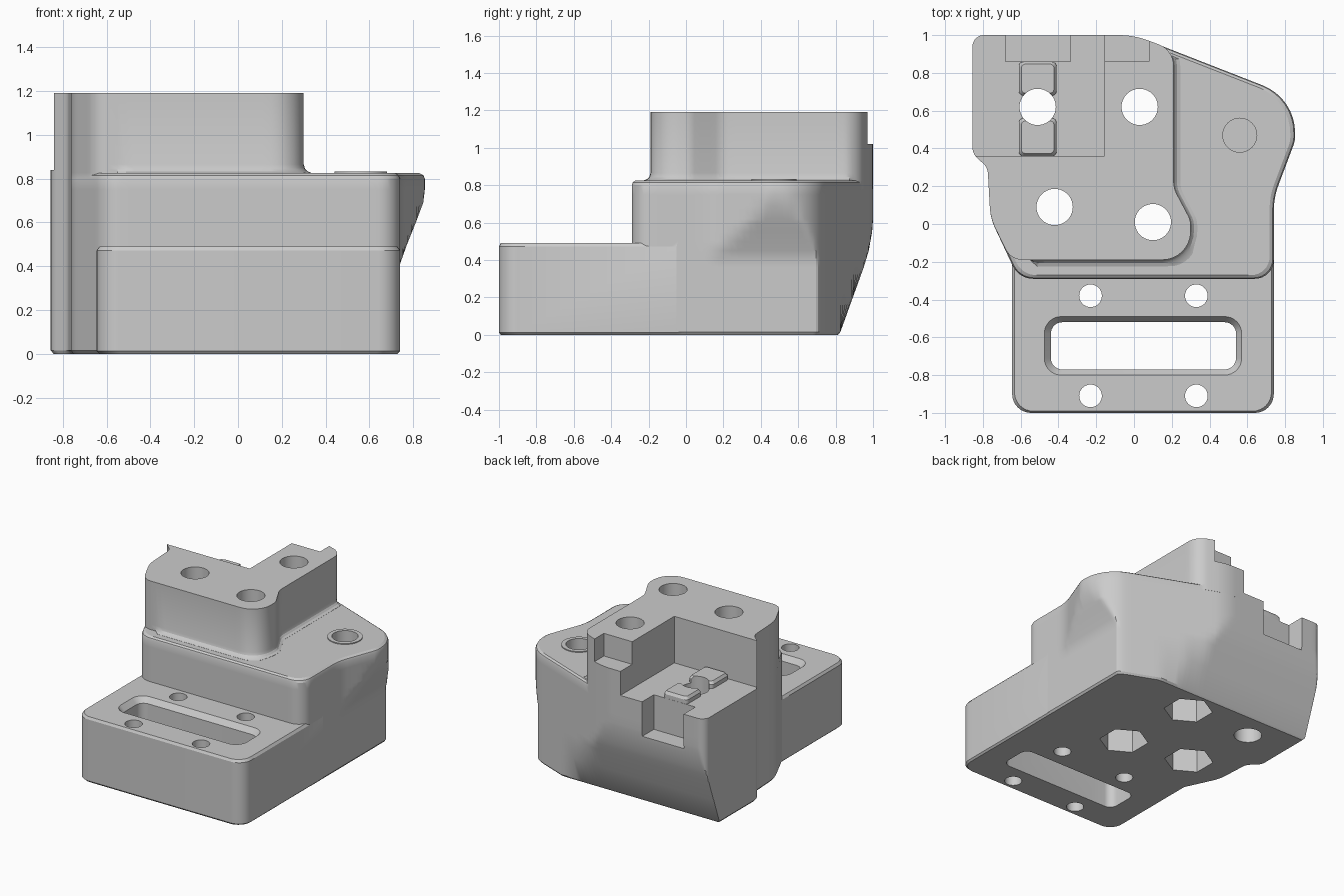
import bpy, bmesh, math
from mathutils import Vector

cube = bpy.data.objects.get("Cube")
if cube:
    bpy.data.objects.remove(cube, do_unlink=True)

grey = bpy.data.materials.new("plain_grey")
grey.use_nodes = True
grey.diffuse_color = (0.6, 0.6, 0.6, 1)
grey.node_tree.nodes["Principled BSDF"].inputs["Base Color"].default_value = grey.diffuse_color


def rounded(corners, step=0.04, arc=8):
    """Plan outline from (x, y, radius) corners, with long edges subdivided."""
    pts, n = [], len(corners)
    for i, (x, y, r) in enumerate(corners):
        p = Vector((x, y))
        a = (Vector(corners[i - 1][:2]) - p).normalized()
        b = (Vector(corners[(i + 1) % n][:2]) - p).normalized()
        if r == 0:
            pts.append(p)
            continue
        half = a.angle(b) / 2
        centre = p + (a + b).normalized() * (r / math.sin(half))
        start = p + a * (r / math.tan(half)) - centre
        sweep = math.pi - 2 * half
        if a.x * b.y - a.y * b.x > 0:
            sweep = -sweep
        first = math.atan2(start.y, start.x)
        for k in range(arc + 1):
            t = first + sweep * k / arc
            pts.append(centre + Vector((math.cos(t), math.sin(t))) * r)
    dense = []
    for i, p in enumerate(pts):
        q = pts[(i + 1) % len(pts)]
        m = max(1, math.ceil((q - p).length / step))
        dense += [p.lerp(q, k / m) for k in range(m)]
    return dense


def loft(name, layers):
    """Closed solid through (z, outline) layers."""
    bm = bmesh.new()
    rings = [[bm.verts.new((p.x, p.y, z)) for p in ring] for z, ring in layers]
    n = len(rings[0])
    for low, high in zip(rings, rings[1:]):
        for i in range(n):
            j = (i + 1) % n
            bm.faces.new((low[i], low[j], high[j], high[i]))
    bm.faces.new(rings[0])
    bm.faces.new(rings[-1])
    bmesh.ops.remove_doubles(bm, verts=bm.verts, dist=0.0005)
    bmesh.ops.dissolve_degenerate(bm, dist=0.0002, edges=bm.edges)
    bmesh.ops.recalc_face_normals(bm, faces=bm.faces)
    mesh = bpy.data.meshes.new(name)
    bm.to_mesh(mesh)
    bm.free()
    mesh.materials.append(grey)
    obj = bpy.data.objects.new(name, mesh)
    bpy.context.collection.objects.link(obj)
    return obj


def grow(ring, factor, cx, cy):
    c = Vector((cx, cy))
    return [c + (p - c) * factor for p in ring]


def rect(x0, x1, y0, y1, r=0):
    return rounded([(x0, y0, r), (x1, y0, r), (x1, y1, r), (x0, y1, r)], step=9)


def circle(x, y, r, sides=40, turn=0):
    return [Vector((x + r * math.cos(turn + k * math.tau / sides),
                    y + r * math.sin(turn + k * math.tau / sides))) for k in range(sides)]


def prism(name, ring, z0, z1):
    return loft(name, [(z0, ring), (z1, ring)])


def combine(target, other, operation):
    mod = target.modifiers.new("combine", "BOOLEAN")
    mod.operation, mod.solver, mod.object = operation, "EXACT", other
    bpy.context.view_layer.update()
    graph = bpy.context.evaluated_depsgraph_get()
    mesh = bpy.data.meshes.new_from_object(target.evaluated_get(graph))
    target.modifiers.clear()
    target.data = mesh
    bpy.data.objects.remove(other, do_unlink=True)


def ramp(z, table):
    for (z0, v0), (z1, v1) in zip(table, table[1:]):
        if z <= z1:
            return v0 + (v1 - v0) * max(0, z - z0) / (z1 - z0)
    return table[-1][1]


# Main body: plan outline trimmed at the back and the side bulge as it goes down
left_side = [(-0.76, 0.03, 0.3), (-0.775, 0.30, 0.08), (-0.855, 0.37, 0.08),
             (-0.855, 1.0, 0.06), (0.0, 1.0, 0.45)]
plan = rounded(left_side + [(0.853, 0.667, 0.27), (0.853, 0.44, 0.15), (0.74, 0.14, 0.4),
                            (0.74, -0.29, 0.1), (-0.61, -0.29, 0.12)])
back = [(0, 0.82), (0.36, 0.95), (0.45, 0.977), (0.55, 0.995), (0.62, 1.0)]
bulge = [(0.41, 0.74), (0.5, 0.772), (0.6, 0.812), (0.69, 0.846), (0.75, 0.853)]
layers = []
for z in (0, 0.015, 0.2, 0.36, 0.41, 0.45, 0.5, 0.55, 0.6, 0.62, 0.69, 0.75, 0.8, 0.815, 0.825):
    ring = [Vector((min(p.x, ramp(z, bulge)), min(p.y, ramp(z, back)))) for p in plan]
    scale = {0: 0.985, 0.815: 0.992, 0.825: 0.97}.get(z, 1)
    layers.append((z, grow(ring, scale, 0, 0.35)))
body = loft("mount_body", layers)

# Front base block
base_plan = rect(-0.645, 0.74, -1.0, 0.05, 0.1)
small = grow(base_plan, 0.982, 0.05, -0.47)
combine(body, loft("base", [(0, small), (0.012, base_plan), (0.472, base_plan), (0.49, small)]), "UNION")

# Tower with a flared foot on its front and inner side
tower_plan = rounded(left_side + [(0.21, 0.921, 0.12), (0.21, 0.19, 0.15), (0.30, 0.02, 0.12),
                                  (0.30, -0.19, 0.15), (-0.652, -0.19, 0.1)])


def flare(d):
    out = []
    for p in tower_plan:
        dx = d if p.x > 0.15 and p.y < 0.88 else 0
        dy = -d if p.y < -0.1 and p.x > -0.55 else 0
        out.append(p + Vector((dx, dy)))
    return out


combine(body, loft("tower", [(0.78, flare(0.035)), (0.826, flare(0.035)), (0.833, flare(0.017)),
                             (0.845, flare(0.006)), (0.865, tower_plan), (1.19, tower_plan)]), "UNION")

# Raised rim around the side socket
combine(body, prism("socket_rim", circle(0.56, 0.47, 0.12), 0.7, 0.832), "UNION")

# Corner pocket and the two notches in the back
for x0, x1, y0, z0 in ((-1.1, -0.155, 0.36, 0.84), (-0.155, 0.08, 0.86, 1.02),
                       (-0.68, -0.335, 0.86, 0.58)):
    combine(body, prism("pocket_cutter", rect(x0 - 0.0005, x1, y0, 1.2), z0, 1.4), "DIFFERENCE")

# Two small clips on the pocket floor
for y0, y1 in ((0.3595, 0.56), (0.68, 0.859)):
    outer = rect(-0.61, -0.41, y0, y1, 0.025)
    inner = grow(outer, 0.86, -0.51, (y0 + y1) / 2)
    combine(body, loft("clip", [(0.8, outer), (0.87, outer), (0.89, inner)]), "UNION")

# Through holes, with hexagonal nut recesses below three of them
for x, y, nut in ((-0.51, 0.62, False), (0.03, 0.62, True), (-0.42, 0.09, True), (0.10, 0.01, True)):
    combine(body, prism("hole_cutter", circle(x, y, 0.096), -0.1, 1.4), "DIFFERENCE")
    if nut:
        combine(body, prism("nut_cutter", circle(x, y, 0.17, 6, math.pi / 6), -0.1, 0.4), "DIFFERENCE")
for x in (-0.23, 0.33):
    for y in (-0.38, -0.91):
        combine(body, prism("screw_cutter", circle(x, y, 0.06, 32), -0.1, 0.7), "DIFFERENCE")
combine(body, prism("socket_cutter", circle(0.56, 0.47, 0.09), 0.5, 1.0), "DIFFERENCE")

# Long slot with a sloped rim
slot = rect(-0.44, 0.54, -0.77, -0.52, 0.06)
wide = rect(-0.475, 0.57, -0.80, -0.49, 0.09)
combine(body, loft("slot_cutter", [(-0.1, slot), (0.45, slot), (0.49, wide), (0.6, wide)]), "DIFFERENCE")

# Smooth curved walls, keep edges sharp
bpy.ops.object.select_all(action="DESELECT")
body.select_set(True)
bpy.context.view_layer.objects.active = body
bpy.ops.object.shade_smooth_by_angle(angle=math.radians(25))
